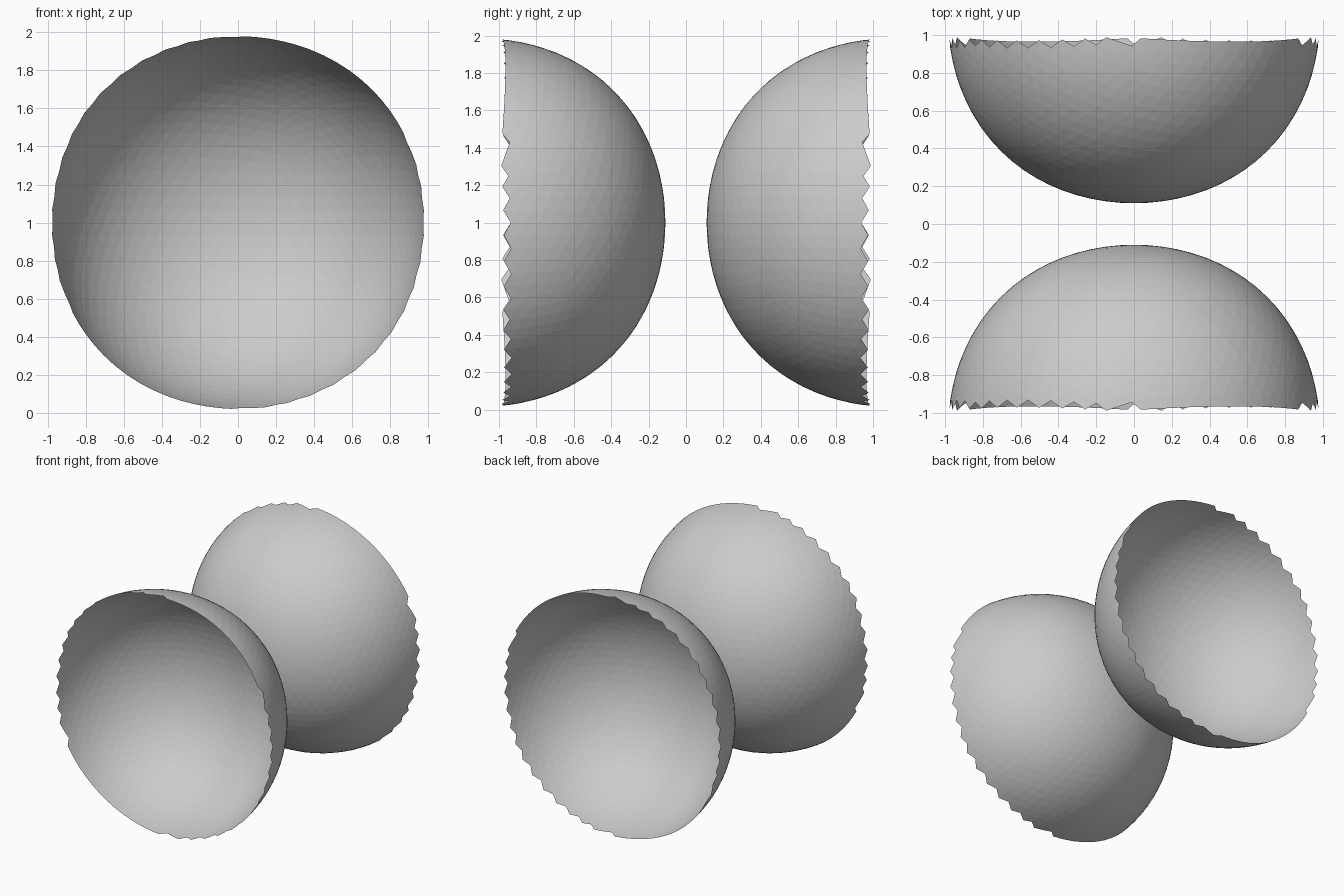
import bpy, bmesh

if "Cube" in bpy.data.objects:
    bpy.data.objects.remove(bpy.data.objects["Cube"])

R = 0.985          # shell radius
CENTRE_Y = 1.095   # distance of each bowl's sphere centre from the middle
RIM = 0.998        # furthest extent of the torn rim


def bowl(name, side):
    """Open thin shell: part of a slightly boxy sphere, rim left ragged."""
    bm = bmesh.new()
    bmesh.ops.create_icosphere(bm, subdivisions=5, radius=1)
    for v in bm.verts:
        d = v.co.normalized()
        bulge = 1 + 0.03 * (1 - (d.x**4 + d.y**4 + d.z**4))
        v.co = d * R * bulge
        v.co.y -= CENTRE_Y
        v.co.z += 1.0
        v.co.z = max(0.004, min(1.996, v.co.z))
    # keep only the whole triangles on the inner side, which gives the jagged edge
    lost = [f for f in bm.faces if min(v.co.y for v in f.verts) < -RIM]
    bmesh.ops.delete(bm, geom=lost, context='FACES')
    # the other bowl is a mirror image
    if side > 0:
        for v in bm.verts:
            v.co.y = -v.co.y
        bmesh.ops.reverse_faces(bm, faces=bm.faces[:])
    me = bpy.data.meshes.new(name)
    bm.to_mesh(me)
    bm.free()
    ob = bpy.data.objects.new(name, me)
    bpy.context.collection.objects.link(ob)
    return ob


# two bowls back to back
bowl("front_bowl", -1)
bowl("back_bowl", 1)
